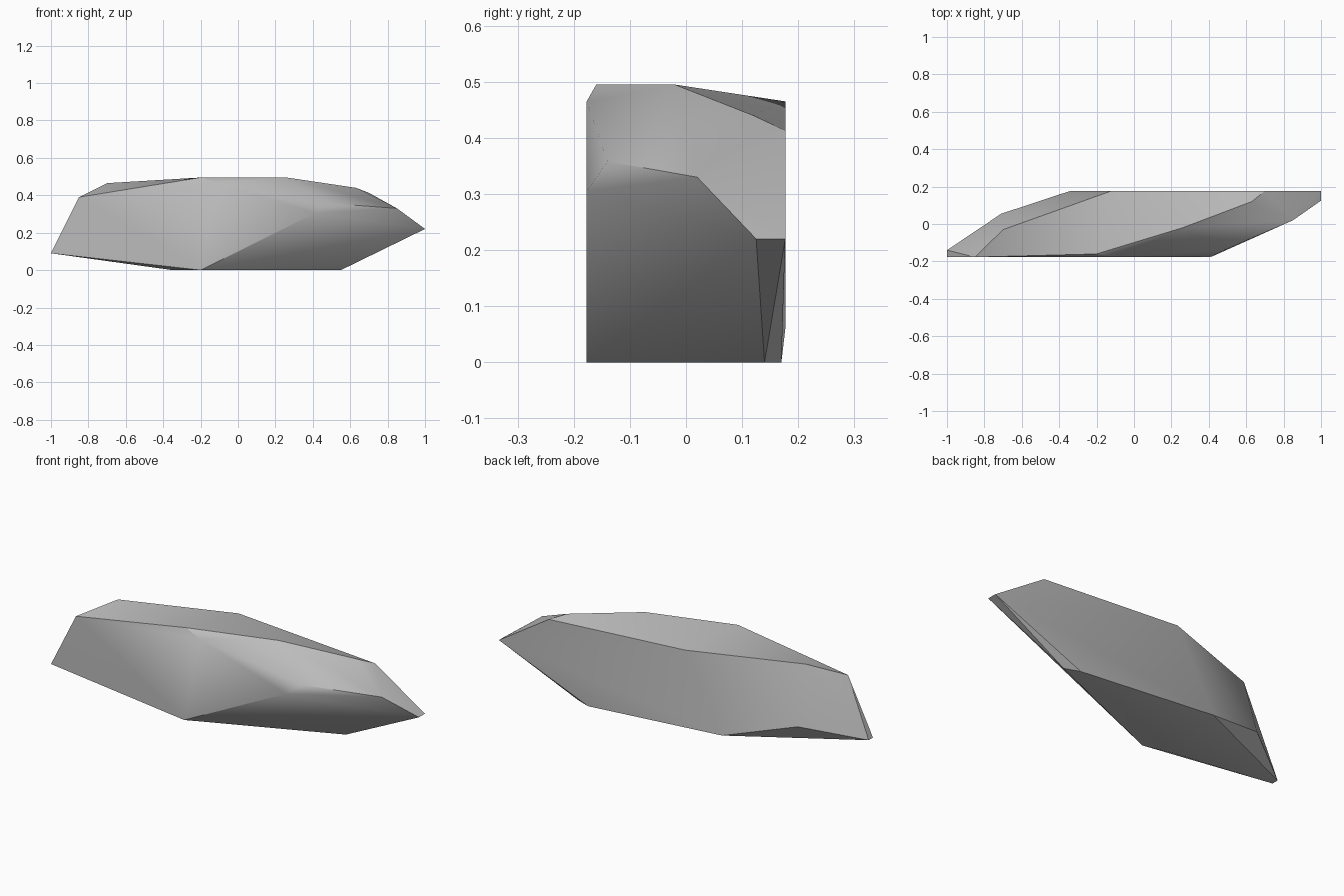
import bpy
import bmesh
import math

cube = bpy.data.objects.get("Cube")
if cube:
    bpy.data.objects.remove(cube, do_unlink=True)

# Cut corners of the shard, grouped by region
F, B = -0.177, 0.177          # flat front and back planes
crown = [(-0.2, -0.16, 0.495), (0.26, -0.02, 0.495), (0.63, 0.12, 0.44),
         (0.7, B, 0.413), (-0.12, B, 0.465), (-0.7, -0.03, 0.465)]
front = [(-0.85, F, 0.39), (-0.11, F, 0.465), (0.41, F, 0.305), (0.48, -0.14, 0.358)]
tips = [(-1, F, 0.09), (-1, -0.14, 0.09), (0.85, 0.02, 0.33),
        (1, 0.125, 0.22), (1, B, 0.22)]
back = [(-0.71, 0.055, 0.16), (-0.34, B, 0.06)]
base = [(-0.2, F, 0), (-0.35, -0.14, 0), (0.55, 0.14, 0), (0.47, 0.17, 0)]

# Wrap the corners into one faceted stone
bm = bmesh.new()
for p in crown + front + tips + back + base:
    bm.verts.new(p)
bmesh.ops.convex_hull(bm, input=bm.verts)
bmesh.ops.dissolve_limit(bm, angle_limit=math.radians(2), verts=bm.verts, edges=bm.edges)
bmesh.ops.recalc_face_normals(bm, faces=bm.faces)
mesh = bpy.data.meshes.new("rock_shard")
bm.to_mesh(mesh)
bm.free()
rock = bpy.data.objects.new("rock_shard", mesh)
bpy.context.collection.objects.link(rock)

# Plain grey stone
stone = bpy.data.materials.new("grey_stone")
stone.use_nodes = True
color = (0.5, 0.5, 0.5, 1)
stone.diffuse_color = color
bsdf = stone.node_tree.nodes["Principled BSDF"]
bsdf.inputs["Base Color"].default_value = color
bsdf.inputs["Roughness"].default_value = 0.9
mesh.materials.append(stone)

# Soft shading over shallow facets, crisp main ridges
bpy.ops.object.select_all(action='DESELECT')
rock.select_set(True)
bpy.context.view_layer.objects.active = rock
bpy.ops.object.shade_smooth_by_angle(angle=math.radians(30))
